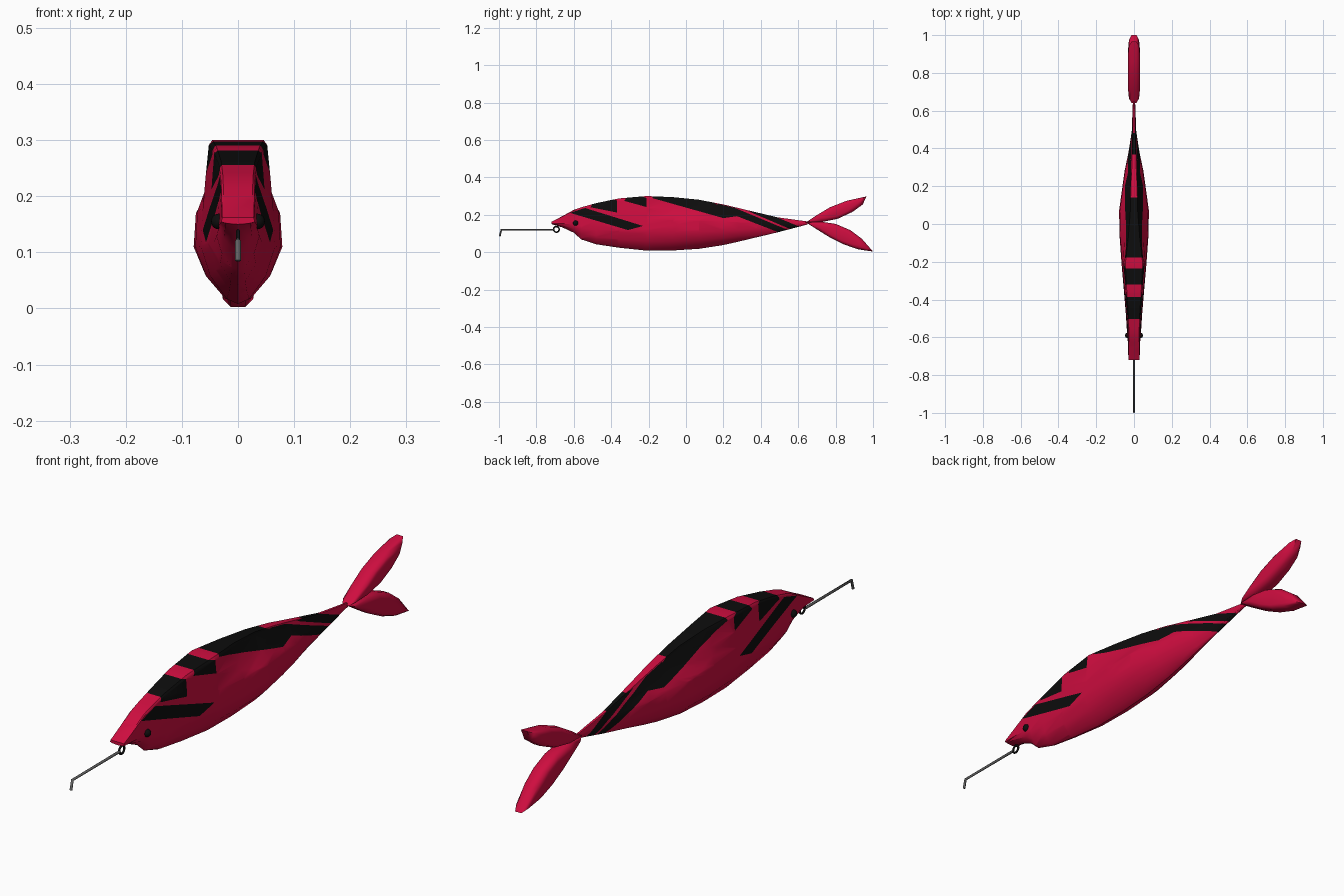
import bpy, bmesh, math
from mathutils import Vector

if "Cube" in bpy.data.objects:
    bpy.data.objects.remove(bpy.data.objects["Cube"])


def mat(name, color):
    m = bpy.data.materials.new(name)
    m.diffuse_color = (*color, 1)
    m.use_nodes = True
    m.node_tree.nodes["Principled BSDF"].inputs["Base Color"].default_value = m.diffuse_color
    return m


RED = mat("red", (0.62, 0.004, 0.05))
BLACK = mat("black", (0.004, 0.004, 0.004))


def finish(name, bm, mats, angle=35):
    bmesh.ops.recalc_face_normals(bm, faces=bm.faces)
    me = bpy.data.meshes.new(name)
    bm.to_mesh(me)
    bm.free()
    ob = bpy.data.objects.new(name, me)
    bpy.context.collection.objects.link(ob)
    for m in mats:
        me.materials.append(m)
    bpy.context.view_layer.objects.active = ob
    ob.select_set(True)
    bpy.ops.object.shade_smooth_by_angle(angle=math.radians(angle))
    ob.select_set(False)
    return ob


def loft(rings):
    bm = bmesh.new()
    vs = [[bm.verts.new(p) for p in r] for r in rings]
    n = len(rings[0])
    for a, b in zip(vs, vs[1:]):
        for i in range(n):
            j = (i + 1) % n
            bm.faces.new((a[i], a[j], b[j], b[i]))
    bm.faces.new(vs[0][::-1])
    bm.faces.new(vs[-1])
    return bm


# body stations: y, bottom z, top z, half width, half width of flat back
stations = [
    (-0.72, 0.150, 0.162, 0.030, 0.028), (-0.66, 0.132, 0.193, 0.031, 0.029),
    (-0.60, 0.104, 0.226, 0.034, 0.030), (-0.56, 0.068, 0.240, 0.038, 0.031),
    (-0.48, 0.042, 0.262, 0.043, 0.034), (-0.36, 0.024, 0.287, 0.053, 0.043),
    (-0.21, 0.008, 0.300, 0.066, 0.052), (-0.07, 0.009, 0.294, 0.076, 0.034),
    (0.07, 0.018, 0.280, 0.079, 0.022), (0.20, 0.038, 0.255, 0.061, 0.018),
    (0.28, 0.056, 0.236, 0.050, 0.014), (0.38, 0.080, 0.212, 0.029, 0.010),
    (0.49, 0.106, 0.186, 0.012, 0.006), (0.65, 0.148, 0.164, 0.006, 0.004),
]


def section(y, lo, hi, w, t):
    half = [(0.3 * w, 0.03), (0.75 * w, 0.17), (w, 0.35), (0.95 * w, 0.58),
            (0.4 * w + 0.6 * t, 0.78), (t, 0.97), (0.88 * t, 1)]
    half = [(x, lo + (hi - lo) * f) for x, f in half]
    return ([(0, y, lo)] + [(x, y, z) for x, z in half] +
            [(-x, y, z) for x, z in reversed(half)])


body = loft([section(*s) for s in stations])
bmesh.ops.triangulate(body, faces=body.faces)

# slanting black stripes, convex outlines in the y-z plane
stripes = [
    [(-0.62, 0.210), (-0.54, 0.236), (-0.23, 0.140), (-0.31, 0.118)],
    [(-0.51, 0.240), (-0.47, 0.320), (-0.37, 0.320), (-0.37, 0.277), (-0.01, 0.184), (-0.12, 0.162)],
    [(-0.33, 0.274), (-0.30, 0.320), (-0.21, 0.320), (-0.21, 0.290), (0.14, 0.190), (0.03, 0.175)],
    [(-0.18, 0.289), (-0.17, 0.320), (0.02, 0.320), (0.30, 0.196), (0.20, 0.182)],
    [(0.15, 0.240), (0.17, 0.258), (0.26, 0.237), (0.56, 0.112), (0.50, 0.104)],
    [(0.33, 0.220), (0.44, 0.205), (0.61, 0.135), (0.57, 0.118)],
]
for poly in stripes:
    edges = list(zip(poly, poly[1:] + poly[:1]))
    y0, y1 = min(p[0] for p in poly), max(p[0] for p in poly)
    # cut the skin along each side of the stripe
    for (ya, za), (yb, zb) in edges:
        fs = [f for f in body.faces if max(v.co.y for v in f.verts) > y0
              and min(v.co.y for v in f.verts) < y1]
        geom = set(fs) | {e for f in fs for e in f.edges} | {v for f in fs for v in f.verts}
        bmesh.ops.bisect_plane(body, geom=list(geom), dist=1e-6, plane_co=(0, ya, za),
                               plane_no=Vector((0, zb - za, ya - yb)).normalized())
    for f in body.faces:
        c = f.calc_center_median()
        if all((zb - za) * (c.y - ya) + (ya - yb) * (c.z - za) > -1e-7
               for (ya, za), (yb, zb) in edges):
            f.material_index = 1
finish("body", body, [RED, BLACK])

# tail lobes: leaf outlines with thick rounded rims
lobes = {
    "upper_tail_lobe": [(0.64, 0.158), (0.70, 0.198), (0.77, 0.240), (0.86, 0.275), (0.965, 0.298),
                        (0.945, 0.255), (0.89, 0.215), (0.81, 0.178), (0.72, 0.160)],
    "lower_tail_lobe": [(0.64, 0.160), (0.72, 0.163), (0.80, 0.151), (0.88, 0.117), (0.94, 0.072),
                        (1.0, 0.003), (0.92, 0.015), (0.84, 0.043), (0.76, 0.084), (0.69, 0.128)],
}
for name, out in lobes.items():
    cy = sum(p[0] for p in out) / len(out)
    cz = sum(p[1] for p in out) / len(out)
    rings = [[(x, cy + (y - cy) * s, cz + (z - cz) * s) for y, z in out]
             for x, s in ((-0.031, 0.6), (-0.027, 0.85), (-0.013, 1),
                          (0.013, 1), (0.027, 0.85), (0.031, 0.6))]
    finish(name, loft(rings), [RED], 45)

# eyes
for side, label in ((1, "right"), (-1, "left")):
    bpy.ops.mesh.primitive_uv_sphere_add(segments=16, ring_count=10, radius=0.014,
                                         location=(side * 0.034, -0.59, 0.155))
    eye = bpy.context.object
    eye.name = label + "_eye"
    eye.data.materials.append(BLACK)
    bpy.ops.object.shade_smooth()

# ring at the mouth
bpy.ops.mesh.primitive_torus_add(major_radius=0.015, minor_radius=0.004, major_segments=24,
                                 minor_segments=8, location=(0, -0.693, 0.122),
                                 rotation=(0, math.pi / 2, 0))
bpy.context.object.name = "mouth_ring"
bpy.context.object.data.materials.append(BLACK)
bpy.ops.object.shade_smooth()

# bent wire in front
cu = bpy.data.curves.new("leader_wire", "CURVE")
cu.dimensions = "3D"
cu.bevel_depth = 0.005
cu.bevel_resolution = 2
cu.use_fill_caps = True
sp = cu.splines.new("POLY")
sp.points.add(2)
for p, co in zip(sp.points, [(0, -0.705, 0.12), (0, -0.987, 0.12), (0, -0.996, 0.085)]):
    p.co = (*co, 1)
wire = bpy.data.objects.new("leader_wire", cu)
wire.data.materials.append(mat("wire_grey", (0.12, 0.12, 0.12)))
bpy.context.collection.objects.link(wire)
